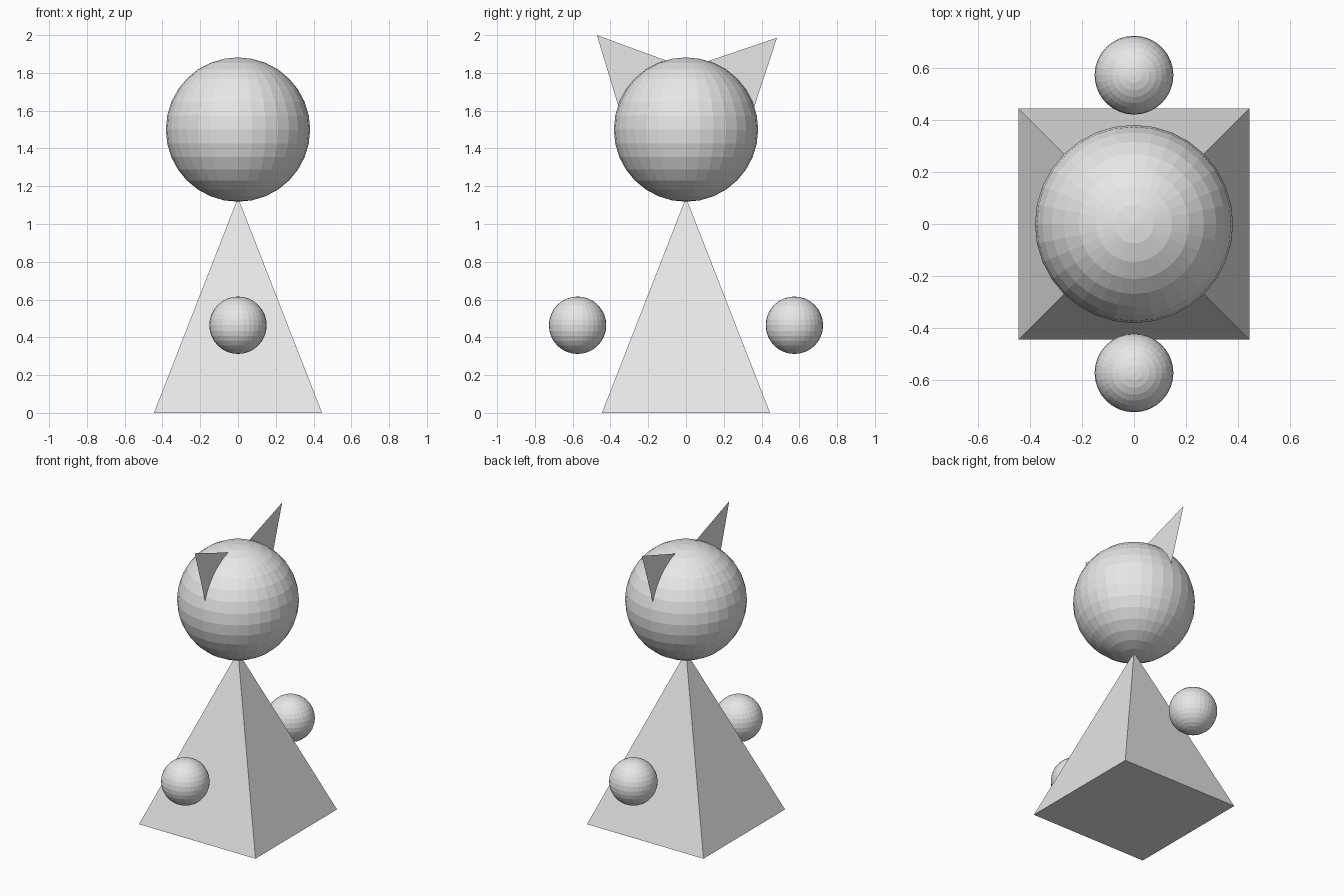
import bpy, bmesh, math
from mathutils import Matrix, Vector

if "Cube" in bpy.data.objects:
    bpy.data.objects.remove(bpy.data.objects["Cube"])

grey = bpy.data.materials.new("light grey")
grey.diffuse_color = (0.8, 0.8, 0.8, 1)
grey.use_nodes = True
grey.node_tree.nodes["Principled BSDF"].inputs["Base Color"].default_value = grey.diffuse_color


def finish(name, bm):
    mesh = bpy.data.meshes.new(name)
    bm.to_mesh(mesh)
    bm.free()
    mesh.materials.append(grey)
    obj = bpy.data.objects.new(name, mesh)
    bpy.context.collection.objects.link(obj)
    return obj


def ball(name, radius, y, z):
    bm = bmesh.new()
    bmesh.ops.create_uvsphere(bm, u_segments=32, v_segments=16, radius=radius,
                              matrix=Matrix.Translation((0, y, z)))
    return finish(name, bm)


def ear(name, tip_y, tip_z, side=0.46, tip_angle=53):
    # flat triangle whose axis points at the centre of the head
    tip = Vector((0, tip_y, tip_z))
    axis = (Vector((0, 0, 1.5)) - tip).normalized()
    bm = bmesh.new()
    pts = [tip]
    for s in (-1, 1):
        turn = Matrix.Rotation(math.radians(s * tip_angle / 2), 3, 'X')
        pts.append(tip + turn @ axis * side)
    bm.faces.new([bm.verts.new(p) for p in pts])
    return finish(name, bm)


# Body: square pyramid
body_height, half_width = 1.14, 0.445
bm = bmesh.new()
bmesh.ops.create_cone(bm, cap_ends=True, segments=4,
                      radius1=half_width * math.sqrt(2), radius2=0, depth=body_height,
                      matrix=Matrix.Translation((0, 0, body_height / 2))
                      @ Matrix.Rotation(math.radians(45), 4, 'Z'))
bmesh.ops.remove_doubles(bm, verts=bm.verts, dist=0.0001)
finish("body", bm)

# Head and hands
ball("head", 0.382, 0, 1.5)
ball("front_hand", 0.152, -0.574, 0.464)
ball("back_hand", 0.152, 0.574, 0.464)

# Ears
ear("front_ear", -0.472, 2.0)
ear("back_ear", 0.482, 1.986)
